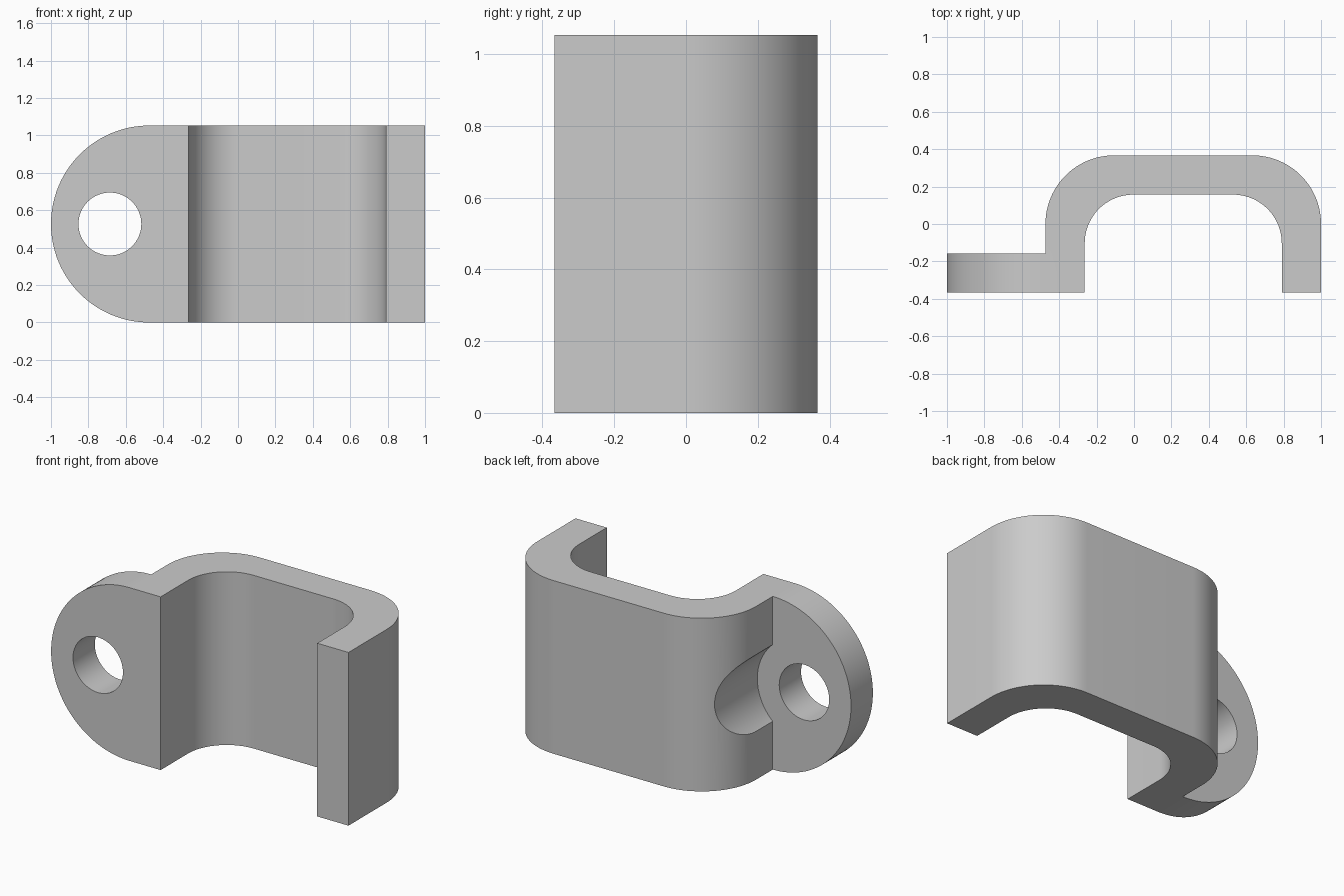
import bpy, bmesh, math
from mathutils import Vector

cube = bpy.data.objects.get("Cube")
if cube:
    bpy.data.objects.remove(cube, do_unlink=True)

HEIGHT, DEPTH, WALL = 1.053, 0.367, 0.21
MID = HEIGHT / 2
LEFT = -1 + MID            # outer face of the arch beside the tab
TAB_BACK = -DEPTH + WALL
HOLE_X = -0.685

steel = bpy.data.materials.new("plain grey")
steel.use_nodes = True
grey = (0.6, 0.6, 0.6, 1)
steel.diffuse_color = grey
steel.node_tree.nodes["Principled BSDF"].inputs["Base Color"].default_value = grey


def arc(cx, cy, r, start, end, steps=24):
    """Points along an arc, angles in degrees."""
    angles = [math.radians(start + (end - start) * i / steps) for i in range(steps + 1)]
    return [(cx + r * math.cos(a), cy + r * math.sin(a)) for a in angles]


def prism(name, outline, place, sweep):
    """Extrude a flat outline, placed in space by a function, along a vector."""
    bm = bmesh.new()
    face = bm.faces.new([bm.verts.new(place(a, b)) for a, b in outline])
    top = bmesh.ops.extrude_face_region(bm, geom=[face])["geom"]
    bmesh.ops.translate(bm, vec=Vector(sweep),
                        verts=[v for v in top if isinstance(v, bmesh.types.BMVert)])
    bmesh.ops.recalc_face_normals(bm, faces=bm.faces)
    mesh = bpy.data.meshes.new(name)
    bm.to_mesh(mesh)
    bm.free()
    mesh.materials.append(steel)
    obj = bpy.data.objects.new(name, mesh)
    bpy.context.collection.objects.link(obj)
    return obj


def combine(target, tool, operation):
    """Apply a boolean and remove the tool."""
    mod = target.modifiers.new(operation, 'BOOLEAN')
    mod.operation, mod.object, mod.solver = operation, tool, 'EXACT'
    bpy.context.view_layer.objects.active = target
    bpy.ops.object.modifier_apply(modifier=mod.name)
    bpy.data.objects.remove(tool, do_unlink=True)


def bore(name, radius, y0, y1):
    """Cylinder along y, centred on the mounting hole."""
    circle = arc(HOLE_X, MID, radius, 0, 360, 64)[:-1]
    return prism(name, circle, lambda x, z: (x, y0, z), (0, y1 - y0, 0))


# Arch: rounded channel, open at the front
ro, ri = DEPTH, 0.26
inner_back = DEPTH - WALL
plan = ([(1, -DEPTH)] + arc(1 - ro, DEPTH - ro, ro, 0, 90)
        + arc(LEFT + ro, DEPTH - ro, ro, 90, 180) + [(LEFT, -DEPTH), (LEFT + WALL, -DEPTH)]
        + arc(LEFT + WALL + ri, inner_back - ri, ri, 180, 90)
        + arc(1 - WALL - ri, inner_back - ri, ri, 90, 0) + [(1 - WALL, -DEPTH)])
bracket = prism("clamp_bracket", plan, lambda x, y: (x, y, 0), (0, 0, HEIGHT))

# Clearance for the screw head in the arch wall
combine(bracket, bore("head_clearance", 0.315, TAB_BACK, 1), 'DIFFERENCE')

# Rounded mounting tab with its screw hole
side = arc(LEFT, MID, MID, 90, 270, 64) + [(LEFT + 0.11, 0), (LEFT + 0.11, HEIGHT)]
tab = prism("mounting_tab", side, lambda x, z: (x, -DEPTH, z), (0, WALL, 0))
combine(tab, bore("screw_hole", 0.168, -1, 1), 'DIFFERENCE')
combine(bracket, tab, 'UNION')

# Smooth curves, sharp edges
bpy.ops.object.select_all(action='DESELECT')
bracket.select_set(True)
bpy.context.view_layer.objects.active = bracket
bpy.ops.object.shade_smooth_by_angle(angle=math.radians(30))
